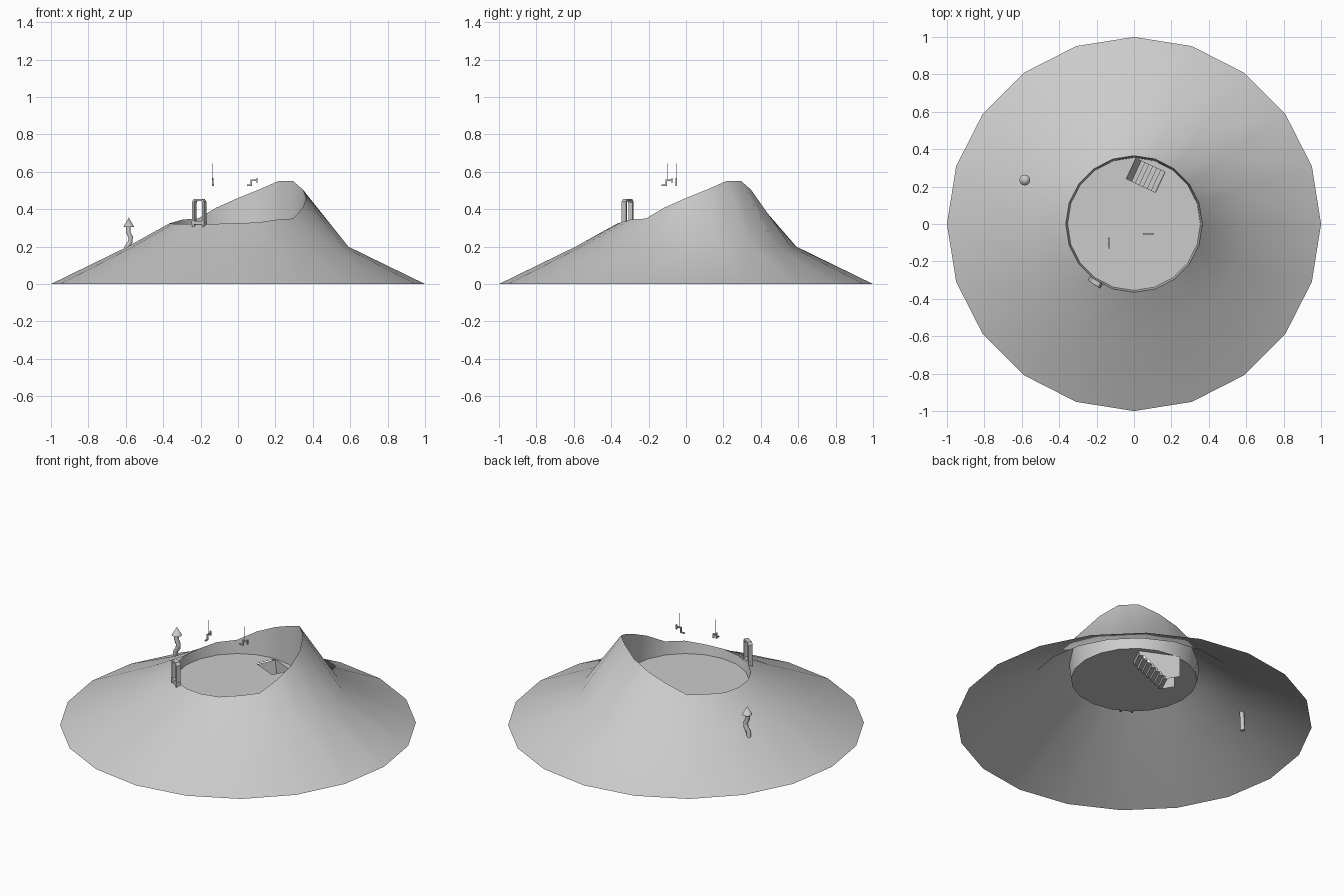
import bpy, bmesh, math
from mathutils import Vector, Matrix

if "Cube" in bpy.data.objects:
    bpy.data.objects.remove(bpy.data.objects["Cube"])

N = 20
FLOOR_Z = 0.27


def finish(name, bm, smooth=None):
    me = bpy.data.meshes.new(name)
    bm.to_mesh(me)
    bm.free()
    ob = bpy.data.objects.new(name, me)
    bpy.context.collection.objects.link(ob)
    if smooth:
        bpy.context.view_layer.objects.active = ob
        ob.select_set(True)
        bpy.ops.object.shade_smooth_by_angle(angle=math.radians(smooth))
        ob.select_set(False)
    return ob


def ring(bm, r, zs):
    return [bm.verts.new((r * math.cos(i * math.tau / N), r * math.sin(i * math.tau / N), zs[i]))
            for i in range(N)]


def bridge(bm, a, b):
    n = len(a)
    for i in range(n):
        j = (i + 1) % n
        bm.faces.new((a[i], a[j], b[j], b[i]))


def box(bm, lo, hi, mat=Matrix()):
    lo, hi = Vector(lo), Vector(hi)
    m = mat @ Matrix.Translation((lo + hi) / 2) @ Matrix.Diagonal((*(hi - lo), 1))
    bmesh.ops.create_cube(bm, size=1, matrix=m)


# Mountain shell: open below, rim rises toward the back right (symmetric about 45 degrees)
side = [0.55, 0.505, 0.46, 0.41, 0.35, 0.345, 0.33, 0.325, 0.322, 0.32]
rim_z = [0] * N
for k, z in enumerate(side):
    rim_z[(3 + k) % N] = z
    rim_z[(2 - k) % N] = z
bm = bmesh.new()
base = ring(bm, 1.0, [0] * N)
mid = ring(bm, 0.59, [0.2] * N)
rim = ring(bm, 0.365, rim_z)
bridge(bm, base, mid)
bridge(bm, mid, rim)
finish("mountain_slope", bm, 40)

# Crater wall
bm = bmesh.new()
bridge(bm, ring(bm, 0.365, rim_z), ring(bm, 0.355, [FLOOR_Z] * N))
finish("crater_wall", bm, 40)

# Crater floor with a rectangular stair opening
stair = Matrix.Translation((0.073, 0.255, 0)) @ Matrix.Rotation(math.radians(-25), 4, 'Z')
L, W = 0.098, 0.06
bm = bmesh.new()
loops = [ring(bm, 0.355, [FLOOR_Z] * N),
         [bm.verts.new(stair @ Vector((x, y, FLOOR_Z)))
          for x, y in ((-L, -W), (L, -W), (L, W), (-L, W))]]
edges = [bm.edges.new((lp[i], lp[(i + 1) % len(lp)])) for lp in loops for i in range(len(lp))]
bmesh.ops.triangle_fill(bm, use_beauty=True, use_dissolve=False, edges=edges, normal=(0, 0, 1))
finish("crater_floor", bm)

# Steps going down under the floor
bm = bmesh.new()
steps, run, drop = 7, 0.0235, 0.021
for i in range(steps):
    x, z = L - i * run, FLOOR_Z - (i + 1) * drop
    box(bm, (x - run, -W, z - drop * 0.3), (x, W, z + drop), stair) if i == 0 else \
        box(bm, (x - run, -W, z - drop * 0.5), (x, W, z), stair)
    if i:
        box(bm, (x - 0.003, -W, z), (x, W, z + drop), stair)
finish("stairs", bm)

# Stairwell side walls
bm = bmesh.new()
for y in (-W, W):
    bm.faces.new([bm.verts.new(stair @ Vector((x, y, z))) for x, z in
                  ((L, FLOOR_Z), (-0.14, FLOOR_Z), (-0.14, 0.14), (-0.068, 0.115))])
finish("stairwell_sides", bm)

# Bright panel at the foot of the stairs
bm = bmesh.new()
bm.faces.new([bm.verts.new(stair @ Vector(p)) for p in
              ((-L, -W, 0.265), (-0.066, -W, 0.12), (-0.066, W, 0.12), (-L, W, 0.265))])
panel = finish("light_panel", bm)
white = bpy.data.materials.new("white")
white.diffuse_color = (1, 1, 1, 1)
white.use_nodes = True
white.node_tree.nodes["Principled BSDF"].inputs["Base Color"].default_value = white.diffuse_color
panel.data.materials.append(white)

# Crooked chimney pipe with cone cap
cu = bpy.data.curves.new("chimney_pipe", 'CURVE')
cu.dimensions = '3D'
cu.bevel_depth = 0.014
cu.bevel_resolution = 1
cu.use_fill_caps = True
sp = cu.splines.new('POLY')
pts = [(-0.6, 0.06), (-0.594, 0.2), (-0.576, 0.225), (-0.574, 0.25), (-0.588, 0.28), (-0.586, 0.312)]
sp.points.add(len(pts) - 1)
for p, (x, z) in zip(sp.points, pts):
    p.co = (x, 0.235, z, 1)
bpy.context.collection.objects.link(bpy.data.objects.new("chimney_pipe", cu))
bm = bmesh.new()
bmesh.ops.create_cone(bm, cap_ends=True, segments=12, radius1=0.029, radius2=0, depth=0.05,
                      matrix=Matrix.Translation((-0.584, 0.235, 0.33)))
finish("chimney_cap", bm, 40)

# Arched gate on the low rim
gate = Matrix.Translation((-0.207, -0.312, 0)) @ Matrix.Rotation(math.radians(-33), 4, 'Z')
bm = bmesh.new()
outer = [(-0.038, 0.28), (-0.038, 0.44), (-0.026, 0.455), (0.026, 0.455), (0.038, 0.44), (0.038, 0.28)]
inner = [(-0.026, 0.28), (-0.026, 0.434), (-0.021, 0.443), (0.021, 0.443), (0.026, 0.434), (0.026, 0.28)]
faces = []
ov, iv = ([bm.verts.new(gate @ Vector((x, -0.013, z))) for x, z in pr] for pr in (outer, inner))
for i in range(5):
    faces.append(bm.faces.new((ov[i], ov[i + 1], iv[i + 1], iv[i])))
ext = bmesh.ops.extrude_face_region(bm, geom=faces, use_keep_orig=True)
shift = gate.to_3x3() @ Vector((0, 0.026, 0))
bmesh.ops.translate(bm, vec=shift, verts=[v for v in ext["geom"] if isinstance(v, bmesh.types.BMVert)])
bmesh.ops.recalc_face_normals(bm, faces=bm.faces)
box(bm, (-0.04, -0.014, 0.318), (0.04, 0.014, 0.338), gate)
finish("rim_gate", bm)


# Hanging hooks with thin lines
def hanger(name, x, y, angle):
    m = Matrix.Translation((x, y, 0)) @ Matrix.Rotation(math.radians(angle), 4, 'Z')
    b = bmesh.new()
    t = 0.004
    box(b, (-0.033, -t, 0.525), (-0.004, t, 0.532), m)
    box(b, (-0.012, -t, 0.53), (-0.004, t, 0.56), m)
    box(b, (-0.012, -t, 0.552), (0.025, t, 0.559), m)
    box(b, (0.019, -t, 0.54), (0.025, t, 0.568), m)
    box(b, (-0.001, -0.001, 0.555), (0.001, 0.001, 0.645), m)
    finish(name, b)


hanger("hanger_left", -0.135, -0.097, 93)
hanger("hanger_right", 0.08, -0.053, 0)
